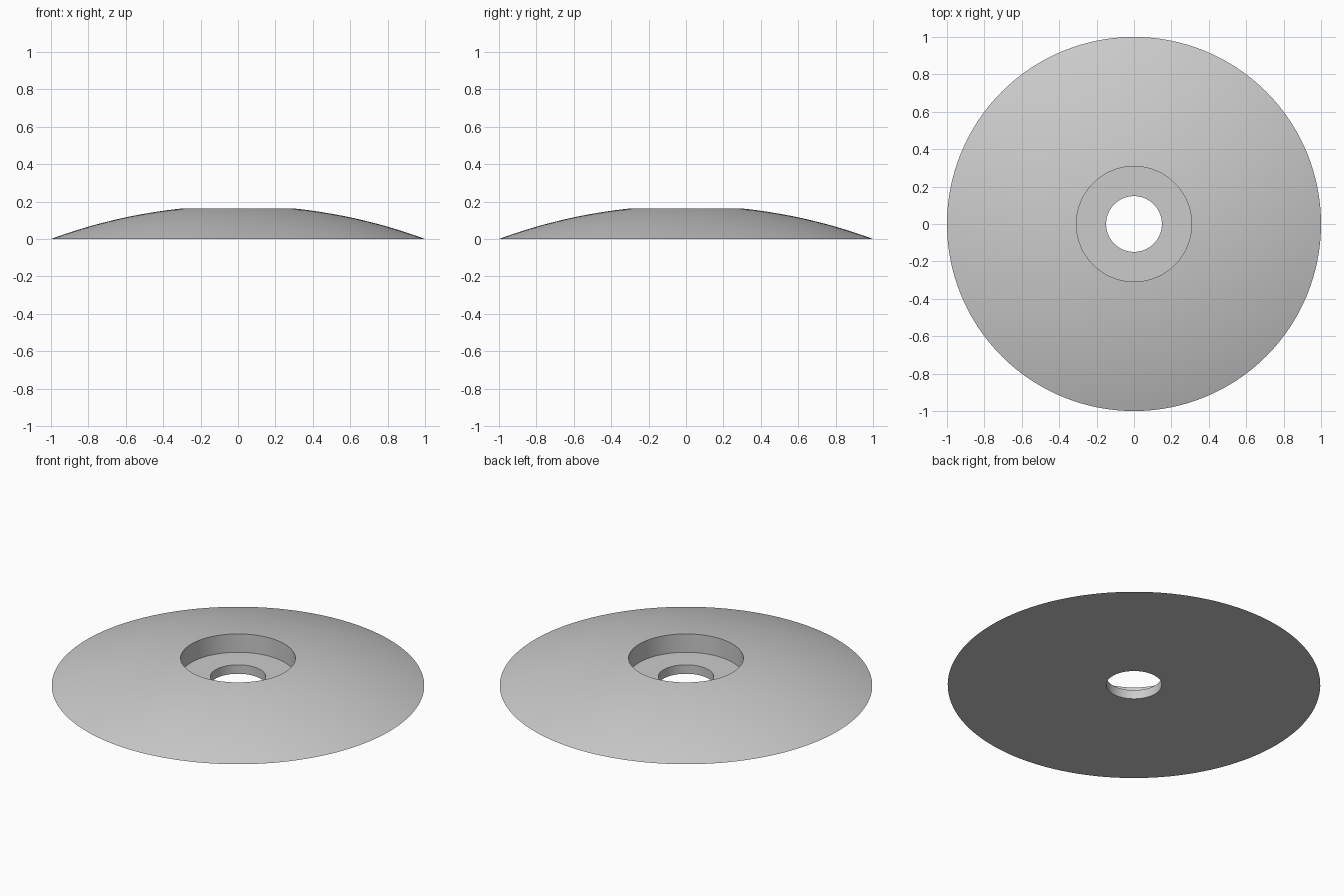
import bpy, bmesh, math

cube = bpy.data.objects.get("Cube")
if cube:
    bpy.data.objects.remove(cube, do_unlink=True)

RIM, RECESS, BORE = 1.0, 0.308, 0.149      # radii
HEIGHT, FLOOR = 0.162, 0.053               # top edge and recess floor
SEGMENTS, DOME_STEPS = 128, 20

# Grey material
grey = bpy.data.materials.new("plain grey")
grey.use_nodes = True
colour = (0.6, 0.6, 0.6, 1)
grey.diffuse_color = colour
grey.node_tree.nodes["Principled BSDF"].inputs["Base Color"].default_value = colour

# Spherical dome from the thin rim up to the recess edge
drop = (RIM**2 - RECESS**2 - HEIGHT**2) / (2 * HEIGHT)
sphere = math.hypot(drop, RIM)
profile = []
for i in range(DOME_STEPS + 1):
    r = RIM + (RECESS - RIM) * i / DOME_STEPS
    profile.append((r, math.sqrt(sphere**2 - r**2) - drop))

# Counterbore, floor and through hole
profile += [(RECESS, FLOOR), (BORE, FLOOR), (BORE, 0)]

# Revolve the closed profile
bm = bmesh.new()
verts = [bm.verts.new((r, 0, z)) for r, z in profile]
edges = [bm.edges.new((a, b)) for a, b in zip(verts, verts[1:] + verts[:1])]
bmesh.ops.spin(bm, geom=verts + edges, cent=(0, 0, 0), axis=(0, 0, 1),
               angle=math.tau, steps=SEGMENTS, use_merge=True)
bmesh.ops.remove_doubles(bm, verts=bm.verts, dist=0.0001)
bmesh.ops.recalc_face_normals(bm, faces=bm.faces)

mesh = bpy.data.meshes.new("domed_washer")
bm.to_mesh(mesh)
bm.free()
mesh.materials.append(grey)
washer = bpy.data.objects.new("domed_washer", mesh)
bpy.context.collection.objects.link(washer)

# Smooth dome with crisp rims
bpy.ops.object.select_all(action="DESELECT")
washer.select_set(True)
bpy.context.view_layer.objects.active = washer
bpy.ops.object.shade_smooth_by_angle(angle=math.radians(30))
